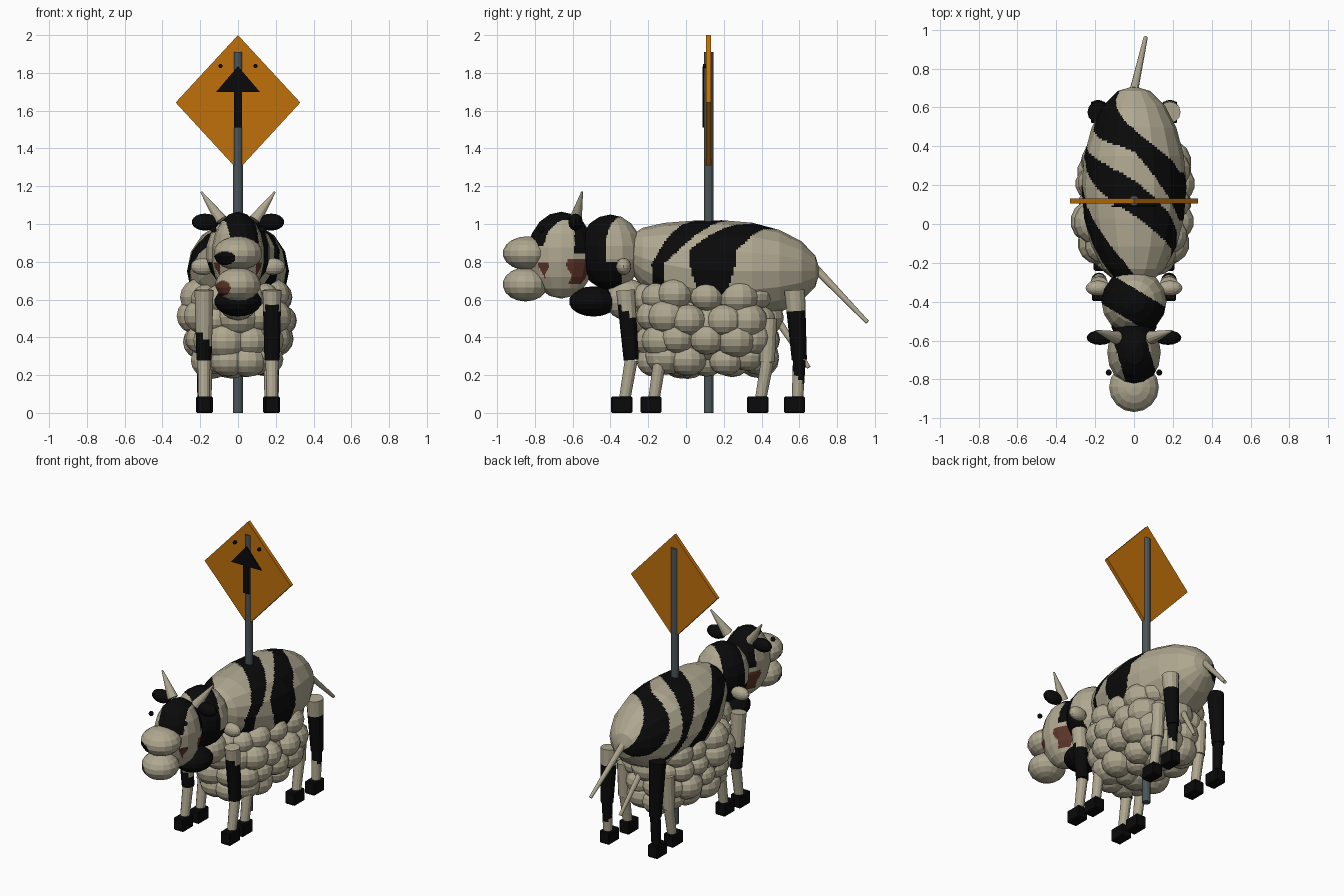
import bpy, bmesh, math, random
from mathutils import Vector, Matrix

cube = bpy.data.objects.get("Cube")
if cube:
    bpy.data.objects.remove(cube, do_unlink=True)
random.seed(4)


def material(name, r, g, b):
    m = bpy.data.materials.new(name)
    m.use_nodes = True
    m.diffuse_color = (r, g, b, 1)
    node = next(n for n in m.node_tree.nodes if n.type == 'BSDF_PRINCIPLED')
    node.inputs["Base Color"].default_value = (r, g, b, 1)
    node.inputs["Roughness"].default_value = 0.8
    return m


cream = material("cream", 0.43, 0.39, 0.28)
black = material("black", 0.003, 0.003, 0.003)
brown = material("brown", 0.11, 0.035, 0.022)
orange = material("orange", 0.52, 0.16, 0.003)
steel = material("steel", 0.07, 0.09, 0.095)
COAT = [cream, black, brown]


def finish(name, bm, mats, rule=None, cuts=0):
    """Turn a bmesh into an object; the rule picks a coat colour from a face centre."""
    if cuts:
        bmesh.ops.subdivide_edges(bm, edges=bm.edges[:], cuts=cuts, use_grid_fill=True)
    if rule:
        for f in bm.faces:
            f.material_index = rule(f.calc_center_median())
    bmesh.ops.recalc_face_normals(bm, faces=bm.faces[:])
    me = bpy.data.meshes.new(name)
    bm.to_mesh(me)
    bm.free()
    for m in mats:
        me.materials.append(m)
    ob = bpy.data.objects.new(name, me)
    bpy.context.collection.objects.link(ob)
    return ob


def add_ball(bm, centre, radii, seg=16, rings=9, rot=Matrix()):
    mat = Matrix.Translation(centre) @ Matrix.Diagonal((*radii, 1)) @ rot
    bmesh.ops.create_uvsphere(bm, u_segments=seg, v_segments=rings, radius=1, matrix=mat)


def ball(name, centre, radii, mats, rule=None, cuts=0):
    bm = bmesh.new()
    add_ball(bm, centre, radii)
    return finish(name, bm, mats, rule, cuts)


def rod(name, a, b, r1, r2, mats, rule=None, cuts=0, seg=12):
    a, b = Vector(a), Vector(b)
    d = b - a
    mat = Matrix.Translation((a + b) / 2) @ d.to_track_quat('Z', 'Y').to_matrix().to_4x4()
    bm = bmesh.new()
    bmesh.ops.create_cone(bm, cap_ends=True, segments=seg, radius1=r1, radius2=r2,
                          depth=d.length, matrix=mat)
    return finish(name, bm, mats, rule, cuts)


def plate(name, outline, y0, y1, mat):
    """Extrude an outline in x and z between two depths."""
    bm = bmesh.new()
    f = bm.faces.new([bm.verts.new((x, y0, z)) for x, z in outline])
    out = bmesh.ops.extrude_face_region(bm, geom=[f])["geom"]
    verts = [v for v in out if isinstance(v, bmesh.types.BMVert)]
    bmesh.ops.translate(bm, verts=verts, vec=(0, y1 - y0, 0))
    return finish(name, bm, [mat])


# Striped body: an ellipsoid with raised shoulders
def body_rule(p):
    t = math.atan2(p.x, p.z - 0.72)
    if abs(t) > 2.1:
        return 0
    rump_y = max(0.43 - (0.28 if t > 0 else 0.16) * t, 0.14)
    middle_y = max(0.135 - (0.23 if t > 0 else 0.17) * t, -0.15)
    rump = abs(p.y - rump_y) < 0.09 + 0.035 * math.cos(2.5 * (abs(t) - 1.1))
    middle = abs(p.y - middle_y) < max(0.09 - 0.035 * t * t, 0.03)
    shoulder = abs(p.y + 0.36 + 0.33 * t) < 0.10
    return int(rump or middle or shoulder)


bm = bmesh.new()
add_ball(bm, (0, 0.19, 0.75), (0.27, 0.52, 0.27), 16, 10, Matrix.Rotation(math.pi / 2, 4, 'X'))
for v in bm.verts:
    if v.co.y < 0.19:
        v.co.z += 0.1 * ((0.19 - v.co.y) / 0.5) ** 2
finish("body", bm, COAT, body_rule, 12)


# Neck and head
def neck_rule(p):
    band = abs(p.y + 0.42 + 0.6 * p.x) < 0.09
    throat = p.z < 0.80 and p.y < -0.34
    return int(band or throat)


def head_rule(p):
    blaze = abs(p.x + (p.y + 0.67) * 0.3) < 0.085 and p.z > 0.88
    nape = p.y > -0.59 and p.z > 0.84
    if blaze or nape:
        return 1
    ripple = 0.012 * math.sin(p.z * 50)
    front = p.y < -0.735 + ripple and 0.66 < p.z < 0.80 and abs(p.x) > 0.095
    rear = p.y > -0.62 - ripple and 0.68 < p.z < 0.82 and abs(p.x) > 0.06
    return 2 if front or rear else 0


def muzzle_rule(p):
    return int(math.hypot((p.x + 0.07) / 0.055, (p.z - 0.82) / 0.036) < 1 and p.y < -0.84)


def jaw_rule(p):
    return 2 if math.hypot(p.x + 0.08, p.z - 0.66) < 0.04 and p.y < -0.84 else 0


ball("neck", (0, -0.40, 0.85), (0.17, 0.17, 0.20), COAT, neck_rule, 7)
ball("head", (0, -0.66, 0.835), (0.14, 0.18, 0.23), COAT, head_rule, 7)
ball("muzzle", (0, -0.84, 0.845), (0.13, 0.13, 0.09), COAT, muzzle_rule, 5)
ball("lower_jaw", (0, -0.85, 0.68), (0.12, 0.12, 0.09), COAT, jaw_rule, 5)

# Second, lower animal: face, neck and woolly fleece
ball("lower_face", (0, -0.49, 0.59), (0.125, 0.13, 0.08), [black])
ball("lower_neck", (0, -0.31, 0.60), (0.11, 0.12, 0.11), [cream])


def soft(v):
    """Push a circle towards a rounded box."""
    return math.copysign(abs(v) ** 0.75, v)


bm = bmesh.new()
add_ball(bm, (0, 0.11, 0.45), (0.26, 0.34, 0.21))
# Rows of tufts as height, half width, half length and count
for row, (z, wide, long, count) in enumerate(((0.285, 0.06, 0.15, 6), (0.29, 0.145, 0.28, 12),
                                             (0.39, 0.20, 0.29, 14), (0.50, 0.22, 0.30, 14),
                                             (0.615, 0.20, 0.30, 13))):
    for i in range(count):
        a = (i + row * 0.5) * math.tau / count
        r = random.uniform(0.085, 0.115)
        add_ball(bm, (wide * soft(math.cos(a)), 0.11 + long * soft(math.sin(a)),
                      z + random.uniform(-0.015, 0.015)), (r, r, r * 0.88), 14, 8)
finish("fleece", bm, [cream])

# Paired face parts and legs
for s, side in ((1, "left"), (-1, "right")):
    ball(side + "_eye", (s * 0.13, -0.765, 0.97), (0.016, 0.016, 0.016), [black])
    ball(side + "_ear", (s * 0.175, -0.585, 1.01), (0.07, 0.038, 0.045), [black])
    rod(side + "_horn", (s * 0.09, -0.585, 1.02), (s * 0.195, -0.55, 1.17),
        0.035, 0.005, [cream])
    ball(side + "_lower_ear", (s * 0.185, -0.33, 0.775), (0.065, 0.04, 0.045), [cream])

    def front_rule(p, s=s):
        return int(p.z < 0.53 - 0.8 * (p.y + 0.31)) if s > 0 else int(p.z < 0.40 - (p.x + 0.18))

    def rear_rule(p, s=s):
        return int(s < 0 or 0.18 - (p.y - 0.6) < p.z < 0.53)

    # name, x, thigh, knee, ankle as (y, z), thigh radius, colour rule
    legs = (("front", 0.18, (-0.32, 0.65), (-0.29, 0.28), (-0.325, 0.07), 0.05, front_rule),
            ("rear", 0.185, (0.575, 0.65), (0.60, 0.28), (0.59, 0.07), 0.055, rear_rule),
            ("lower_front", 0.17, (-0.12, 0.50), (-0.14, 0.27), (-0.17, 0.07), 0.042, None),
            ("lower_rear", 0.17, (0.44, 0.50), (0.43, 0.27), (0.395, 0.07), 0.042, None))
    for name, x, thigh, knee, ankle, r, rule in legs:
        name = side + "_" + name
        cuts = 9 if rule else 0
        rod(name + "_thigh", (s * x, *thigh), (s * x, *knee), r, 0.04, COAT, rule, cuts)
        shin_rule = rule if rule is rear_rule else None
        rod(name + "_shin", (s * x, *knee), (s * x, *ankle), 0.034, 0.03, COAT, shin_rule, cuts)
        bm = bmesh.new()
        bmesh.ops.create_cube(bm, size=1, matrix=Matrix.Translation((s * x, ankle[0] - 0.015, 0.043))
                              @ Matrix.Diagonal((0.075, 0.112, 0.086, 1)))
        bmesh.ops.bevel(bm, geom=bm.edges[:], offset=0.006, segments=1, affect='EDGES')
        finish(name + "_hoof", bm, [black])

# Tails
rod("tail", (0, 0.69, 0.76), (0.06, 0.96, 0.48), 0.022, 0.011, [cream])
rod("lower_tail", (0, 0.46, 0.53), (0.05, 0.65, 0.24), 0.022, 0.011, [cream])

# Signpost through the body
rod("post", (0, 0.12, 0), (0, 0.12, 1.91), 0.026, 0.026, [steel])
plate("sign", [(0, 1.285), (0.33, 1.643), (0, 2.0), (-0.33, 1.643)], 0.106, 0.132, orange)
plate("arrow", [(-0.022, 1.51), (0.022, 1.51), (0.022, 1.70), (0.115, 1.70),
                (0, 1.835), (-0.115, 1.70), (-0.022, 1.70)], 0.087, 0.096, black)
for s, side in ((1, "left"), (-1, "right")):
    rod(side + "_bolt", (s * 0.093, 0.09, 1.836), (s * 0.093, 0.11, 1.836), 0.011, 0.011, [black])
